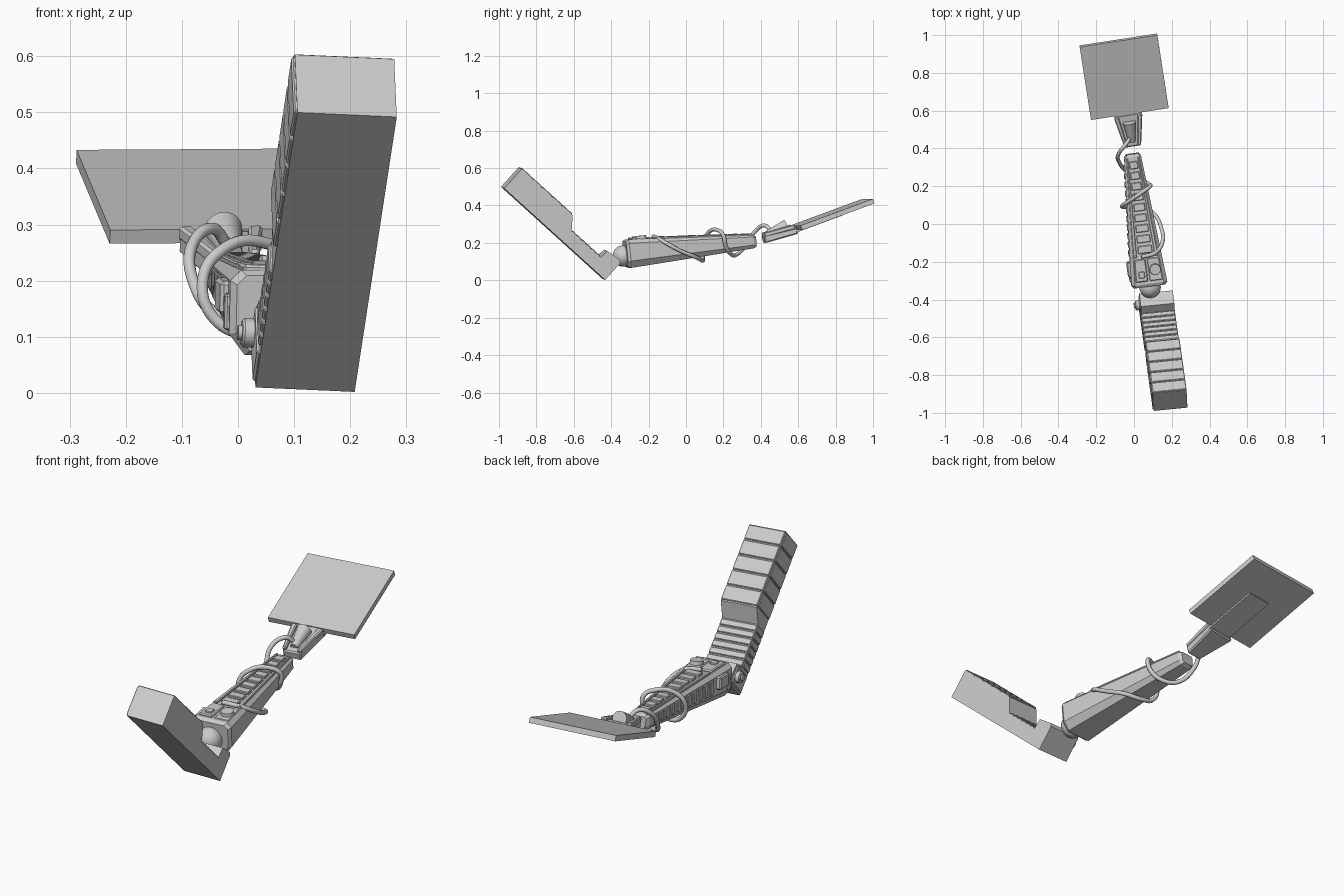
import bpy, bmesh, math
from mathutils import Matrix, Vector

if "Cube" in bpy.data.objects:
    bpy.data.objects.remove(bpy.data.objects["Cube"])


def frame(origin, y_dir, x_dir, flip=1):
    """Local axes: y along the part, x across it, z out of its top."""
    y = Vector(y_dir).normalized()
    x = Vector(x_dir)
    x = (x - y * x.dot(y)).normalized()
    z = x.cross(y) * flip
    m = Matrix((x, y, z)).transposed().to_4x4()
    m.translation = Vector(origin)
    return m


def finish(name, bm, m, bevel=0.0, smooth=False):
    bm.transform(m)
    bmesh.ops.recalc_face_normals(bm, faces=bm.faces)
    me = bpy.data.meshes.new(name)
    bm.to_mesh(me)
    bm.free()
    ob = bpy.data.objects.new(name, me)
    bpy.context.collection.objects.link(ob)
    if bevel:
        mod = ob.modifiers.new("bevel", 'BEVEL')
        mod.width, mod.segments = bevel, 1
        mod.limit_method, mod.angle_limit = 'ANGLE', math.radians(40)
    if smooth:
        bpy.context.view_layer.objects.active = ob
        ob.select_set(True)
        bpy.ops.object.shade_smooth_by_angle(angle=math.radians(40))
        ob.select_set(False)
    return ob


def loft(name, m, sections, bevel=0.0, smooth=False):
    """Skin a list of rings with equal point counts and cap both ends."""
    bm = bmesh.new()
    rings = [[bm.verts.new(p) for p in s] for s in sections]
    for a, b in zip(rings, rings[1:]):
        for i in range(len(a)):
            j = (i + 1) % len(a)
            bm.faces.new((a[i], a[j], b[j], b[i]))
    bm.faces.new(rings[0])
    bm.faces.new(rings[-1])
    return finish(name, bm, m, bevel, smooth)


def rect(y, x0, x1, z0, z1):
    return [(x0, y, z0), (x1, y, z0), (x1, y, z1), (x0, y, z1)]


def box(name, m, x, y, z, bevel=0.0):
    return loft(name, m, [rect(y[0], *x, *z), rect(y[1], *x, *z)], bevel)


def cyl(name, m, p, axis, r0, r1, depth, n=20, bevel=0.0):
    bm = bmesh.new()
    bmesh.ops.create_cone(bm, cap_ends=True, segments=n, radius1=r0, radius2=r1, depth=depth)
    rot = Vector(axis).to_track_quat('Z', 'Y').to_matrix().to_4x4()
    bm.transform(Matrix.Translation(p) @ rot)
    return finish(name, bm, m, bevel, True)


def lerp(a, b, t):
    return a + (b - a) * t


# ---- rear limb: stepped beam with panels on its back and left side ----
A = frame((0.025, -0.45, 0.01), (0.075, -0.54, 0.49), (0.184, 0.02, -0.01), -1)
W, G = 0.184, 0.006
prof = [(0, 0), (0.733, 0), (0.733, 0.139), (0.362, 0.139), (0.31, 0.073),
        (0.1, 0.073), (0.095, 0.123), (0.012, 0.133), (0, 0.12)]
loft("limb_core", A, [[(x, y, z) for y, z in prof] for x in (G, W)])


def limb_panels(name, y0, y1, n, h):
    step = (y1 - y0) / n
    for i in range(n):
        ys = (y0 + i * step + 0.003, y0 + (i + 1) * step - 0.003)
        box(name + "_back_panel", A, (0.004, W), ys, (h - 0.012, h), 0.003)
        box(name + "_side_panel", A, (0, 0.012), ys, (0.004, h - 0.008), 0.003)


limb_panels("thick", 0.365, 0.733, 5, 0.145)
limb_panels("thin", 0.102, 0.308, 6, 0.079)
box("end_side_panel", A, (0, 0.01), (0.008, 0.09), (0.004, 0.115), 0.004)
cyl("side_knob", A, (-0.006, 0.05, 0.085), (1, 0, 0), 0.026, 0.026, 0.03, 16, 0.004)
cyl("side_knob_cap", A, (-0.022, 0.05, 0.085), (1, 0, 0), 0.014, 0.014, 0.012, 12)

# ---- ball joint ----
bm = bmesh.new()
bmesh.ops.create_uvsphere(bm, u_segments=32, v_segments=16, radius=0.057)
finish("ball_joint", bm, Matrix.Translation((0.085, -0.335, 0.13)), smooth=True)

# ---- main arm: tapered chamfered body ----
B = frame((0.082, -0.325, 0.142), (-0.092, 0.70, 0.068), (0.99, 0.13, -0.01))
L = 0.706


def half_w(y): return lerp(0.097, 0.044, y / L)
def top(y): return lerp(0.076, 0.032, y / L)
def bottom(y): return lerp(-0.078, -0.036, y / L)


def octagon(y, s):
    w, t, b = half_w(y) * s, top(y) * s, bottom(y) * s
    c, d = w * 0.2, w * 0.3
    return [(-w + d, y, b), (w - d, y, b), (w, y, b + d * 1.3), (w, y, t - c),
            (w - c, y, t), (-w + c, y, t), (-w, y, t - c), (-w, y, b + d * 1.3)]


loft("arm_body", B, [octagon(0, 0.88), octagon(0.015, 1), octagon(L - 0.015, 1), octagon(L, 0.8)])


def top_slab(name, y0, y1, x0, x1, h, bevel=0.003):
    """Raised slab on the arm top; x given as a share of the half width."""
    loft(name, B, [rect(y, x0 * half_w(y), x1 * half_w(y), top(y) - 0.01, top(y) + h)
                   for y in (y0, y1)], bevel)


# ladder of pads between two rails
for s in (-1, 1):
    a, b = sorted((s * 0.56, s * 0.78))
    top_slab("top_rail", 0.16, 0.69, a, b, 0.009)
n, y0, y1 = 9, 0.18, 0.685
for i in range(n):
    ya = lerp(y0, y1, i / n)
    yb = lerp(y0, y1, (i + 0.7) / n)
    top_slab("top_pad", ya, yb, -0.46, 0.46, 0.011)
top_slab("shoulder_block", 0.03, 0.15, -0.75, -0.05, 0.009, 0.005)
top_slab("shoulder_plate", 0.03, 0.15, 0.05, 0.78, 0.003)
top_slab("shoulder_step", 0.05, 0.085, -0.55, -0.2, 0.015)
cyl("top_dial", B, (0.04, 0.088, 0.075), (0, 0, 1), 0.032, 0.028, 0.028, 20)

# ribs and pods on the left flank
for i in range(11):
    ya = lerp(0.17, 0.67, i / 11)
    yb = ya + 0.028
    loft("flank_rib", B, [rect(y, -half_w(y) - 0.006, -half_w(y) + 0.01, bottom(y) * 0.35,
                               top(y) * 0.68) for y in (ya, yb)], 0.003)
box("flank_pod", B, (-0.107, -0.08), (0.06, 0.14), (-0.01, 0.05), 0.006)
box("flank_pod_small", B, (-0.102, -0.08), (0.03, 0.055), (-0.035, 0.03), 0.004)

# ---- spiral cable ----
path = [(-0.02, 0.455, 0.265), (-0.045, 0.42, 0.293), (-0.082, 0.37, 0.262), (-0.08, 0.33, 0.2),
        (-0.035, 0.275, 0.14), (0.03, 0.24, 0.14), (0.078, 0.21, 0.19), (0.085, 0.2, 0.24),
        (0.045, 0.17, 0.268), (-0.02, 0.125, 0.26), (-0.063, 0.095, 0.2), (-0.035, 0.09, 0.125),
        (0.03, 0.09, 0.105), (0.1, 0.06, 0.12), (0.147, -0.03, 0.158), (0.152, -0.09, 0.19),
        (0.115, -0.15, 0.225), (0.04, -0.175, 0.235)]
cu = bpy.data.curves.new("spiral_cable", 'CURVE')
cu.dimensions = '3D'
cu.bevel_depth, cu.bevel_resolution, cu.resolution_u = 0.0105, 3, 8
cu.use_fill_caps = True
sp = cu.splines.new('BEZIER')
sp.bezier_points.add(len(path) - 1)
for bp, p in zip(sp.bezier_points, path):
    bp.co = p
    bp.handle_left_type = bp.handle_right_type = 'AUTO'
bpy.context.collection.objects.link(bpy.data.objects.new("spiral_cable", cu))

# ---- wrist: flared block with side rails and a half cone ----
PX = (0.41, 0.064, 0.003)
C = frame((-0.006, 0.412, 0.228), (-0.027, 0.172, 0.048), PX)
loft("wrist_body", C, [rect(0, -0.042, 0.042, -0.03, 0.012),
                       rect(0.18, -0.073, 0.073, -0.028, 0.014)], 0.006)
for s in (-1, 1):
    a, b = sorted((s * 0.026, s * 0.044))
    c, d = sorted((s * 0.05, s * 0.076))
    loft("wrist_rail", C, [rect(0.004, a, b, 0, 0.026), rect(0.172, c, d, 0, 0.026)], 0.005)
cyl("wrist_cone", C, (0, 0.085, 0.02), (0, 1, 0.13), 0.018, 0.034, 0.11, 24)
box("wrist_tongue", C, (-0.055, 0.055), (0.17, 0.21), (-0.014, 0.012))

# ---- flat square panel with mounting plate beneath ----
D = frame((-0.052, 0.775, 0.363), (-0.06, 0.387, 0.143), PX)
box("panel", D, (-0.208, 0.208), (-0.208, 0.208), (-0.026, 0))
box("panel_mount", D, (-0.065, 0.065), (-0.22, 0.045), (-0.034, -0.02))
